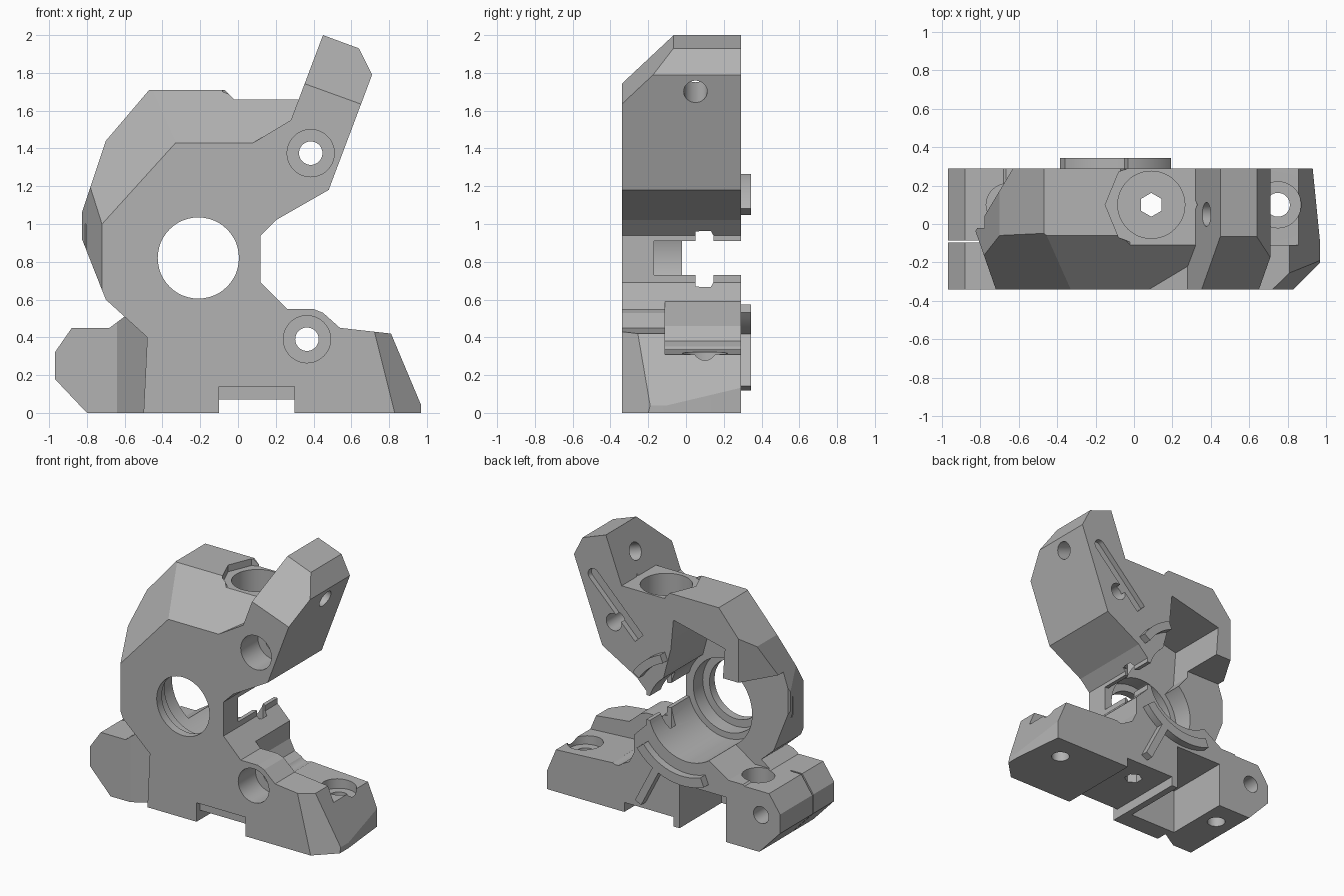
import bpy, bmesh, math
from mathutils import Vector

cube = bpy.data.objects.get("Cube")
if cube:
    bpy.data.objects.remove(cube, do_unlink=True)

grey = bpy.data.materials.new("plain grey")
grey.use_nodes = True
colour = (0.45, 0.45, 0.45, 1)
grey.diffuse_color = colour
grey.node_tree.nodes["Principled BSDF"].inputs["Base Color"].default_value = colour

FRONT, BACK = -0.34, 0.29
WALL = -0.17            # inner side of the front wall
CHANNEL = 0.1           # depth of the vertical screw holes
OUTSIDE = 2             # safely beyond the model
BORE_X, BORE_Z = -0.21, 0.82
SCREW = 0.062           # radius of a through hole


def finish(bm, name):
    bmesh.ops.recalc_face_normals(bm, faces=bm.faces)
    mesh = bpy.data.meshes.new(name)
    bm.to_mesh(mesh)
    bm.free()
    mesh.materials.append(grey)
    obj = bpy.data.objects.new(name, mesh)
    bpy.context.collection.objects.link(obj)
    return obj


def prism(name, outline, y0=FRONT, y1=BACK):
    """Extrude an (x, z) outline along y."""
    bm = bmesh.new()
    face = bm.faces.new([bm.verts.new((x, y0, z)) for x, z in outline])
    out = bmesh.ops.extrude_face_region(bm, geom=[face])
    moved = [v for v in out["geom"] if isinstance(v, bmesh.types.BMVert)]
    bmesh.ops.translate(bm, verts=moved, vec=(0, y1 - y0, 0))
    return finish(bm, name)


def trim(obj, x, y, z, normal):
    """Slice off everything beyond a plane and close the cut."""
    bm = bmesh.new()
    bm.from_mesh(obj.data)
    cut = bmesh.ops.bisect_plane(bm, geom=bm.verts[:] + bm.edges[:] + bm.faces[:],
                                 plane_co=(x, y, z), plane_no=Vector(normal).normalized(),
                                 clear_outer=True)
    rim = [e for e in cut["geom_cut"] if isinstance(e, bmesh.types.BMEdge)]
    bmesh.ops.holes_fill(bm, edges=rim, sides=0)
    bmesh.ops.recalc_face_normals(bm, faces=bm.faces)
    bm.to_mesh(obj.data)
    bm.free()


def rod(start, end, radius, sides=48):
    a, b = Vector(start), Vector(end)
    rot = (b - a).to_track_quat("Z", "Y").to_matrix().to_4x4()
    rot.translation = (a + b) / 2
    bm = bmesh.new()
    bmesh.ops.create_cone(bm, cap_ends=True, segments=sides, radius1=radius,
                          radius2=radius, depth=(b - a).length, matrix=rot)
    return finish(bm, "rod")


def bar(start, end, width, y0, y1):
    a, b = Vector(start), Vector(end)
    side = (b - a).orthogonal().normalized() * width / 2
    return prism("bar", [a + side, a - side, b - side, b + side], y0, y1)


def ridge_arc(inner, outer, start, end):
    steps = [math.radians(start + (end - start) * i / 16) for i in range(17)]
    rim = [(inner, t) for t in steps] + [(outer, t) for t in reversed(steps)]
    return prism("arc", [(BORE_X + r * math.cos(t), BORE_Z + r * math.sin(t))
                         for r, t in rim], BACK - 0.03, BACK + 0.055)


def combine(other, operation="DIFFERENCE"):
    mod = body.modifiers.new("combine", "BOOLEAN")
    mod.operation, mod.solver, mod.object = operation, "EXACT", other
    bpy.context.view_layer.objects.active = body
    bpy.ops.object.modifier_apply(modifier=mod.name)
    bpy.data.objects.remove(other, do_unlink=True)


def cut_box(x0, x1, z0, z1, y0, y1=OUTSIDE):
    combine(prism("box", [(x0, z0), (x1, z0), (x1, z1), (x0, z1)], y0, y1))


def cut_outline(outline, y0):
    combine(prism("gap", outline, y0, OUTSIDE))


def drill(x, z, radius, y0=-OUTSIDE, y1=OUTSIDE):
    """Hole running front to back."""
    combine(rod((x, y0, z), (x, y1, z), radius))


def sink(x, radius, z0, z1, sides=48):
    """Hole running up and down."""
    combine(rod((x, CHANNEL, z0), (x, CHANNEL, z1), radius, sides))


# Faceted round housing
body = prism("housing_body", [
    (-.48, .4), (-.7, .6), (-.83, .93), (-.83, 1.05), (-.7, 1.44), (-.47, 1.71),
    (-.07, 1.71), (-.02, 1.66), (.33, 1.66), (.34, 1.4), (.12, .96), (.12, .69), (.24, .54)])
trim(body, 0, FRONT, 1.43, (0, -1, 1))
trim(body, -.33, FRONT, 1.43, (-.74, -1, .67))
trim(body, -.72, FRONT, 1, (-1, -.35, 0))
trim(body, -.63, BACK, 1, (-1, .6, 0))

# Slanted upper arm
arm = prism("upper_arm", [
    (.45, 2), (.64, 1.93), (.71, 1.79), (.48, 1.18), (.2, 1.02), (.12, .94),
    (0, .9), (0, 1.43), (.08, 1.43), (.28, 1.55)])
trim(arm, .36, FRONT, 1.74, (.34, -1, .94))

# Base with a sloping foot
base = prism("base", [
    (-.5, 0), (.97, 0), (.97, .04), (.81, .42), (.54, .45), (.45, .53), (.4, .55),
    (.26, .55), (.12, .69), (0, .75), (-.3, .6), (-.48, .41)])
trim(base, .78, FRONT, .2, (1, -1, .25))
trim(base, .97, -.1, 0, (1, .1, 0))

# Side block, its inner front edge angled back
block = prism("side_block", [
    (-.8, 0), (-.97, .18), (-.97, .32), (-.88, .45), (-.68, .45), (-.6, .51),
    (-.46, .42), (-.46, 0)])
trim(block, -.64, FRONT, 0, (.6, -1, 0))
for part in (arm, base, block):
    combine(part, "UNION")

# Main bore, bearing seat and front opening
for radius, start in ((.315, WALL), (.27, -.28), (.215, -OUTSIDE)):
    drill(BORE_X, BORE_Z, radius, start)

# Rear slit, its guide groove, open left side and upper cavity
cut_box(BORE_X, OUTSIDE, .73, .91, WALL)
cut_box(-OUTSIDE, BORE_X, .73, .91, -.02)
cut_box(-.1, .3, .67, .96, .05, .13)
cut_outline([(-OUTSIDE, .46), (-.55, .46), (-.3, .62), (-.3, 1.2), (-OUTSIDE, 1.2)], -.02)
cut_outline([(-.5, 1.15), (-.52, 1.42), (-.1, 1.52), (-.08, 1.3), (0, 1), (-.3, .9)], WALL)

# Underside recess and stepped notch
cut_box(-.53, -.15, -1, .33, -.2)
cut_box(-.1, .3, -1, .07, -OUTSIDE)
cut_box(-.1, .3, -1, .14, -OUTSIDE, -.3)

# Scooped rear of the foot with its screw pocket
cut_outline([(.22, .9), (.22, .46), (.26, .38), (.34, .34), (.85, .31), (1.2, .31),
             (1.2, .9)], -.11)
sink(.75, .12, .25, .7)
sink(.75, SCREW, -1, .5)

# Octagonal collar, top inlet and hexagonal channel
sink(.09, .24, 1.66, OUTSIDE, 8)
sink(.09, .175, 1.47, OUTSIDE)
sink(.09, SCREW, -1, 1.6, 6)

# Cross hole through the arm and round-ended groove on its back
combine(rod((.22, .05, 1.865), (.86, .05, 1.635), SCREW))
combine(bar((.55, 1.68), (.18, 1.31), .09, BACK - .04, OUTSIDE))
drill(.55, 1.68, .045, BACK - .04)

# Side block: slot and screw holes
cut_box(-OUTSIDE, -.79, -1, 1, -.097, -.085)
sink(-.66, .11, .33, .8)
sink(-.66, SCREW, -1, .5)
drill(-.815, .275, SCREW, -.07)

# Counterbored screw holes
for x, z in ((.385, 1.375), (.365, .39)):
    drill(x, z, .125, -OUTSIDE, -.14)
    drill(x, z, SCREW)

# Raised ridges on the back
combine(ridge_arc(.42, .48, 33, 68), "UNION")
combine(ridge_arc(.4, .47, -112, -38), "UNION")
combine(bar((.15, .13), (-.02, .46), .055, BACK - .03, BACK + .055), "UNION")

bpy.ops.object.select_all(action="DESELECT")
body.select_set(True)
bpy.context.view_layer.objects.active = body
bpy.ops.object.shade_smooth_by_angle(angle=math.radians(12))
